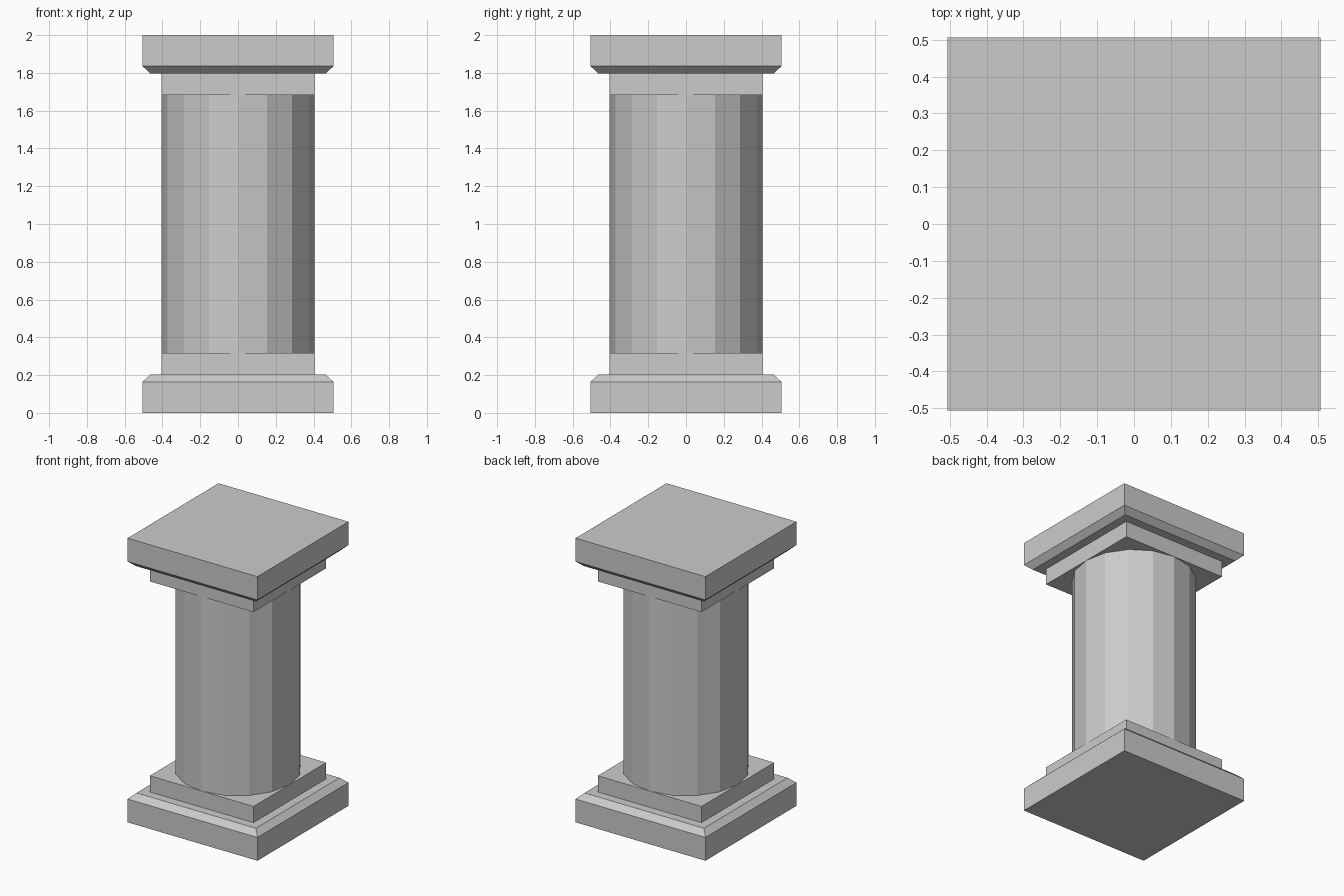
import bpy, bmesh
from math import cos, sin, pi, sqrt

if "Cube" in bpy.data.objects:
    bpy.data.objects.remove(bpy.data.objects["Cube"])


def lathe(name, sides, profile, phase=0.0):
    """Closed flat-faced solid from (radius, z) rings, bottom to top."""
    bm = bmesh.new()
    rings = [[bm.verts.new((r * cos(phase + 2 * pi * i / sides),
                            r * sin(phase + 2 * pi * i / sides), z))
              for i in range(sides)] for r, z in profile]
    for a, b in zip(rings, rings[1:]):
        for i in range(sides):
            j = (i + 1) % sides
            bm.faces.new((a[i], a[j], b[j], b[i]))
    bm.faces.new(rings[0][::-1])
    bm.faces.new(rings[-1])
    bmesh.ops.recalc_face_normals(bm, faces=bm.faces)
    mesh = bpy.data.meshes.new(name)
    bm.to_mesh(mesh)
    bm.free()
    obj = bpy.data.objects.new(name, mesh)
    bpy.context.collection.objects.link(obj)
    return obj


def square(name, profile):
    """Square block from (half_width, z) rings."""
    return lathe(name, 4, [(w * sqrt(2), z) for w, z in profile], pi / 4)


def flipped(profile):
    return [(w, 2.0 - z) for w, z in reversed(profile)]


slab = [(0.506, 0.0), (0.506, 0.164), (0.465, 0.202)]   # chamfered plinth
block = [(0.404, 0.202), (0.404, 0.316)]                # inner square step

# Base and mirrored capital
square("base_slab", slab)
square("base_block", block)
square("capital_slab", flipped(slab))
square("capital_block", flipped(block))

# Sixteen-sided shaft
lathe("shaft", 16, [(0.404, 0.316), (0.404, 1.684)])
